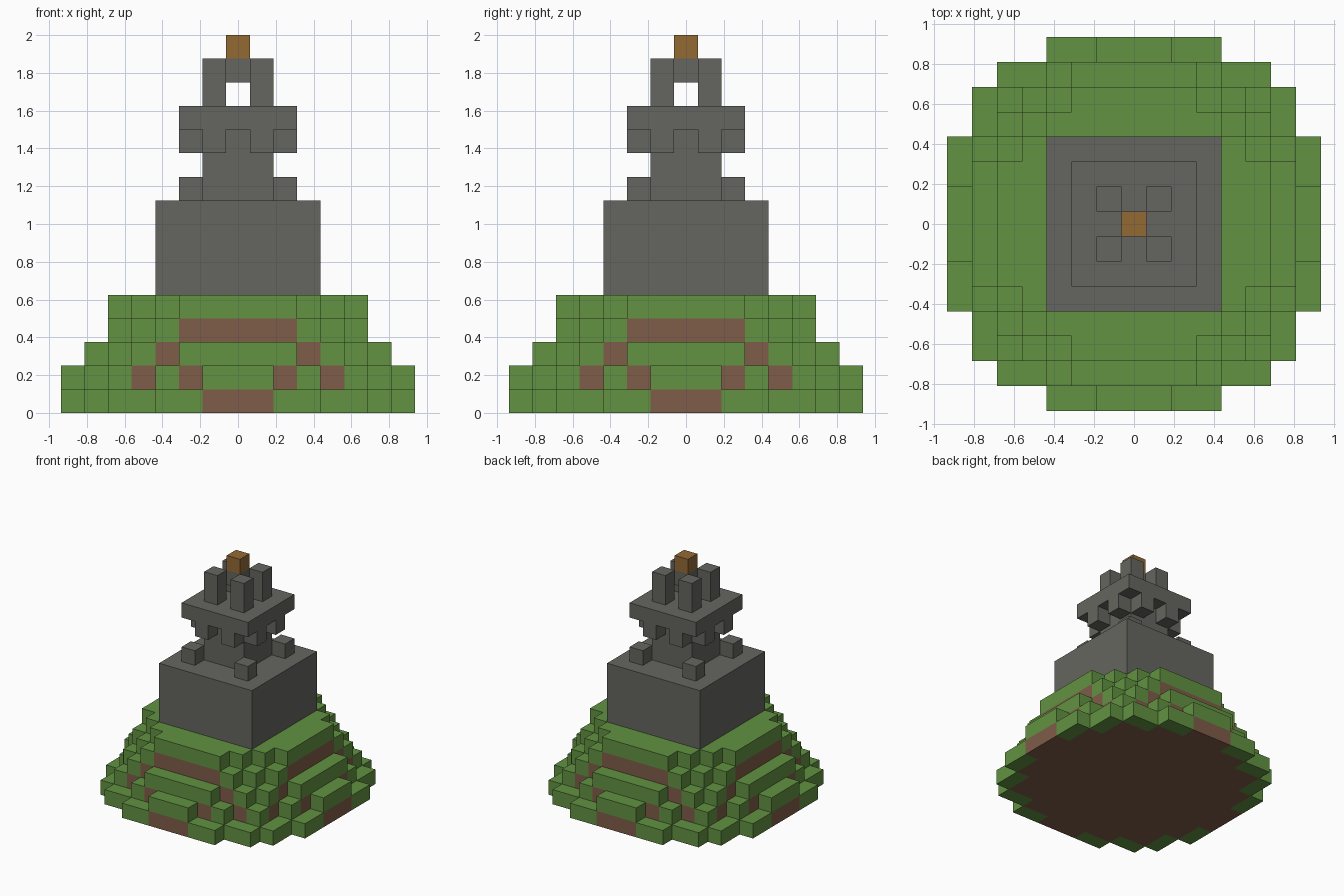
import bpy
import bmesh
from math import radians
from mathutils import Vector

UNIT = 0.125  # edge of one block

old = bpy.data.objects.get("Cube")
if old:
    bpy.data.objects.remove(old, do_unlink=True)


def make_material(name, rgb):
    mat = bpy.data.materials.new(name)
    mat.use_nodes = True
    mat.diffuse_color = (*rgb, 1)
    mat.node_tree.nodes["Principled BSDF"].inputs["Base Color"].default_value = (*rgb, 1)
    return mat


grass = make_material("grass green", (0.122, 0.288, 0.054))
dirt = make_material("dirt brown", (0.21, 0.11, 0.065))
stone = make_material("stone grey", (0.131, 0.131, 0.117))
gold = make_material("lamp gold", (0.288, 0.144, 0.034))


def block_part(name, cells, materials, pick=lambda cell: 0):
    """Skin a set of unit blocks, keeping only the exposed faces."""
    cells = set(cells)
    bm = bmesh.new()
    axes = [Vector(a) for a in ((1, 0, 0), (0, 1, 0), (0, 0, 1))]
    for cell in cells:
        centre = Vector(cell) + axes[2] / 2
        for n, axis in enumerate(axes):
            for d in (axis, -axis):
                if tuple(int(c + s) for c, s in zip(cell, d)) in cells:
                    continue
                u = axes[(n + 1) % 3]
                v = d.cross(u)
                corners = [centre + (d + u * a + v * b) / 2
                           for a, b in ((-1, -1), (1, -1), (1, 1), (-1, 1))]
                face = bm.faces.new([bm.verts.new(c * UNIT) for c in corners])
                face.material_index = pick(cell)
    bmesh.ops.remove_doubles(bm, verts=bm.verts, dist=UNIT / 100)
    # Merge the flat runs of block faces into clean panels
    bmesh.ops.dissolve_limit(bm, angle_limit=radians(1), verts=bm.verts,
                             edges=bm.edges, delimit={'MATERIAL'})
    mesh = bpy.data.meshes.new(name)
    bm.to_mesh(mesh)
    bm.free()
    for mat in materials:
        mesh.materials.append(mat)
    obj = bpy.data.objects.new(name, mesh)
    bpy.context.collection.objects.link(obj)
    return obj


def square(half, low, high):
    """Solid square column, from block layer low up to high."""
    span = range(-half, half + 1)
    return [(x, y, z) for x in span for y in span for z in range(low, high)]


def corners(reach, low, high):
    """Four corner columns."""
    return [c for c in square(reach, low, high)
            if abs(c[0]) == reach and abs(c[1]) == reach]


# Stepped round hill: the topmost block of each column is grass, the rest dirt
tier_radius_squared = [61, 50, 41, 34, 29]
hill = {(x, y, z) for x, y, z in square(7, 0, len(tier_radius_squared))
        if x * x + y * y <= tier_radius_squared[z]}
block_part("hill", hill, [grass, dirt],
           lambda c: 1 if (c[0], c[1], c[2] + 1) in hill else 0)

# Stone tower
block_part("tower_base", square(3, 5, 9), [stone])
block_part("base_corner_blocks", corners(2, 9, 10), [stone])
block_part("tower_shaft", square(1, 9, 12), [stone])
brackets = [c for c in square(2, 11, 12)
            if sorted((abs(c[0]), abs(c[1]))) == [1, 2]]
block_part("platform_brackets", brackets, [stone])
block_part("platform", square(2, 12, 13), [stone])

# Lamp head
block_part("lamp_posts", corners(1, 13, 15), [stone])
block_part("lamp_holder", square(0, 14, 15), [stone])
block_part("lamp", square(0, 15, 16), [gold])
